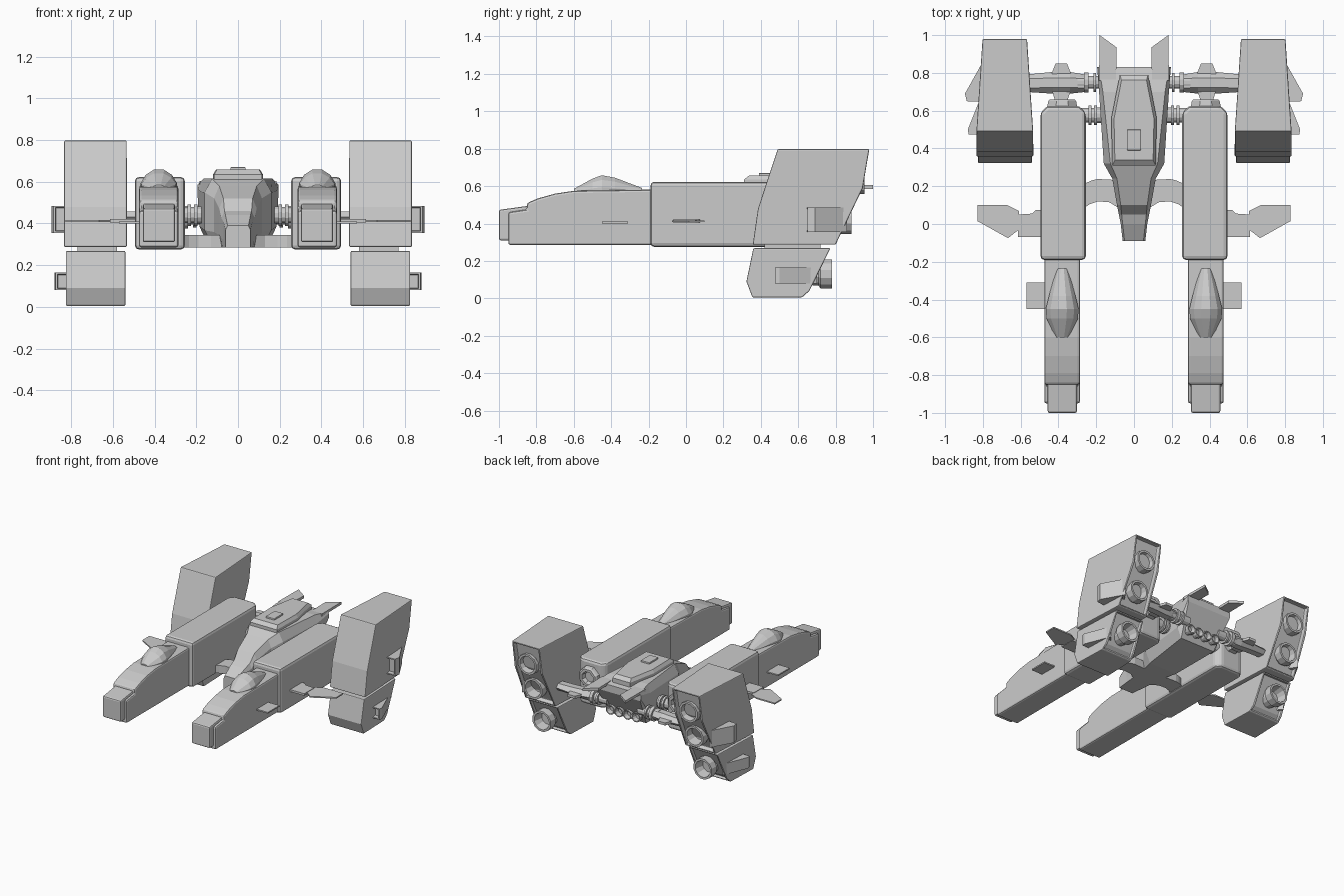
import bpy, bmesh, math
from mathutils import Vector


def finish(name, bm, mirror=True, bevel=0.0):
    bmesh.ops.recalc_face_normals(bm, faces=bm.faces)
    me = bpy.data.meshes.new(name)
    bm.to_mesh(me)
    bm.free()
    ob = bpy.data.objects.new(name, me)
    bpy.context.collection.objects.link(ob)
    if bevel:
        b = ob.modifiers.new("Bevel", 'BEVEL')
        b.width, b.segments, b.limit_method = bevel, 2, 'ANGLE'
        b.angle_limit = math.radians(35)
    if mirror:
        ob.modifiers.new("Mirror", 'MIRROR')
    return ob


def loft(name, sections, mirror=True, bevel=0.0, recess=None, shape=None):
    """Skin a list of equal-length closed sections and cap the ends.
    recess = (facing direction, rim, depth); shape = function moving each vertex."""
    bm = bmesh.new()
    rings = [[bm.verts.new(p) for p in s] for s in sections]
    n = len(rings[0])
    for a, b in zip(rings, rings[1:]):
        for i in range(n):
            bm.faces.new((a[i], a[(i + 1) % n], b[(i + 1) % n], b[i]))
    bm.faces.new(rings[0])
    bm.faces.new(rings[-1])
    if shape:
        for v in bm.verts:
            shape(v.co)
    bmesh.ops.recalc_face_normals(bm, faces=bm.faces)
    if recess:
        d, rim, depth = recess
        fs = [f for f in bm.faces if f.normal.dot(Vector(d)) > 0.75]
        bmesh.ops.inset_region(bm, faces=fs, thickness=rim)
        bmesh.ops.inset_region(bm, faces=fs, thickness=0.004, depth=-depth)
    return finish(name, bm, mirror, bevel)


def side_prism(name, pts, x0, x1, **kw):
    return loft(name, [[(x, y, z) for y, z in pts] for x in (x0, x1)], **kw)


def plan_prism(name, pts, z0, z1, **kw):
    return loft(name, [[(x, y, z) for x, y in pts] for z in (z0, z1)], **kw)


def box(name, x0, x1, y0, y1, z0, z1, **kw):
    return plan_prism(name, [(x0, y0), (x1, y0), (x1, y1), (x0, y1)], z0, z1, **kw)


def lathe(name, prof, axis, centre, n=12):
    """Turn (radius, position) pairs round the x or y axis."""
    secs = []
    for r, t in prof:
        ring = []
        for i in range(n):
            a = 2 * math.pi * (i + 0.5) / n
            u, w = r * math.cos(a), r * math.sin(a)
            ring.append((t, centre[0] + u, centre[1] + w) if axis == 'x'
                        else (centre[0] + u, t, centre[1] + w))
        secs.append(ring)
    return loft(name, secs)


def nozzle(name, x, z, r, y0, y1):
    lathe(name, [(r * 0.72, y0), (r * 0.8, y1 - r * 0.9), (r, y1 - r * 0.75), (r, y1),
                 (r * 0.8, y1), (r * 0.62, y1 - r * 0.9)], 'y', (x, z))


C = 0.38  # fuselage centre line

# Twin fuselages
plan_prism("fuselage_rear", [(0.255, -0.19), (0.495, -0.19), (0.495, 0.59), (0.46, 0.625),
                             (0.29, 0.625), (0.255, 0.59)], 0.275, 0.623, bevel=0.02)
side_prism("fuselage_front", [(-0.15, 0.285), (-0.95, 0.285), (-0.95, 0.46), (-0.85, 0.475),
                              (-0.85, 0.51), (-0.79, 0.535), (-0.7, 0.56), (-0.6, 0.575),
                              (-0.15, 0.582)], 0.286, 0.475, bevel=0.012)
side_prism("nose_tip", [(-0.84, 0.31), (-1.0, 0.31), (-1.0, 0.473), (-0.84, 0.495)],
           0.302, 0.457, bevel=0.01)
lathe("fuselage_exhaust", [(0.09, 0.6), (0.08, 0.65), (0.07, 0.66), (0.05, 0.66), (0.04, 0.63)],
      'y', (C, 0.5), 8)

# Canopies
canopy = []
for y, w, z in [(-0.6, 0.035, 0.585), (-0.5, 0.083, 0.64), (-0.45, 0.087, 0.658),
                (-0.38, 0.07, 0.645), (-0.235, 0.03, 0.59)]:
    h = z - 0.56
    canopy.append([(C + s * w, y, 0.56 + h * t) for s, t in
                   [(-1, 0), (-1, 0.35), (-0.72, 0.75), (-0.28, 1),
                    (0.28, 1), (0.72, 0.75), (1, 0.35), (1, 0)]])
loft("canopy", canopy)

# Thin fuselage wings
box("front_fin", 0.46, 0.57, -0.45, -0.31, 0.4, 0.41)
plan_prism("wing_root", [(0.48, -0.07), (0.615, -0.07), (0.615, 0.05), (0.54, 0.055),
                         (0.52, 0.075), (0.48, 0.075)], 0.405, 0.421)
plan_prism("wing_tip", [(0.61, -0.03), (0.667, -0.075), (0.828, 0.015), (0.828, 0.1),
                        (0.67, 0.1), (0.61, 0.07)], 0.407, 0.417)


# Engine pods, narrowing toward the back
def taper(co):
    if co.y > 0.48:
        co.x = 0.684 + (co.x - 0.684) * (1 - 0.22 * (co.y - 0.48) / 0.5)


side_prism("upper_pod", [(0.357, 0.287), (0.8, 0.287), (0.945, 0.59), (0.98, 0.798),
                         (0.49, 0.798), (0.385, 0.48)], 0.533, 0.835,
           bevel=0.014, shape=taper, recess=((0, 0.95, -0.3), 0.018, 0.03))
side_prism("lower_pod", [(0.36, 0.268), (0.323, 0.09), (0.355, 0.005), (0.62, 0.005),
                         (0.66, 0.04), (0.772, 0.268)], 0.54, 0.826,
           bevel=0.014, shape=taper, recess=((0, 0.9, -0.43), 0.018, 0.02))
box("pod_joint", 0.58, 0.77, 0.42, 0.72, 0.25, 0.3)
for nm, z, y0, y1 in [("top_thruster", 0.635, 0.8, 0.955), ("middle_thruster", 0.42, 0.72, 0.885),
                      ("bottom_thruster", 0.13, 0.6, 0.78)]:
    nozzle(nm, 0.688, z, 0.08, y0, y1)

# Side intakes on the pods
plan_prism("upper_intake", [(0.78, 0.645), (0.885, 0.65), (0.895, 0.69), (0.8, 0.86), (0.76, 0.8)],
           0.355, 0.485, recess=((0, -1, 0), 0.012, 0.03))
plan_prism("lower_intake", [(0.78, 0.475), (0.875, 0.475), (0.88, 0.5), (0.8, 0.7), (0.76, 0.65)],
           0.08, 0.165, recess=((0, -1, 0), 0.012, 0.03))

# Central hull
hull = []
for y, top, mid, bot, z0, z1 in [(-0.09, 0.05, 0.06, 0.06, 0.285, 0.39),
                                 (0.0, 0.06, 0.07, 0.07, 0.285, 0.44),
                                 (0.05, 0.065, 0.08, 0.075, 0.285, 0.46),
                                 (0.1, 0.07, 0.09, 0.08, 0.285, 0.52),
                                 (0.24, 0.09, 0.115, 0.1, 0.285, 0.58),
                                 (0.32, 0.125, 0.16, 0.12, 0.285, 0.615),
                                 (0.7, 0.165, 0.185, 0.15, 0.31, 0.615),
                                 (0.83, 0.185, 0.195, 0.19, 0.54, 0.595)]:
    zm, zl = z1 - 0.2 * (z1 - z0), z0 + 0.25 * (z1 - z0)
    hull.append([(-bot, y, z0), (bot, y, z0), (mid, y, zl), (mid, y, zm),
                 (top, y, z1), (-top, y, z1), (-mid, y, zm), (-mid, y, zl)])
loft("central_hull", hull, mirror=False)
plate = [(-0.115, 0.31), (0.115, 0.31), (0.12, 0.56), (0.075, 0.79), (-0.075, 0.79), (-0.12, 0.56)]
loft("hull_top_plate", [[(x * s, 0.55 + (y - 0.55) * s, z) for x, y in plate]
                        for s, z in ((1, 0.59), (1, 0.635), (0.88, 0.658))], mirror=False)
box("hull_hatch", -0.037, 0.037, 0.39, 0.5, 0.64, 0.67, mirror=False, bevel=0.004)
plan_prism("tail_fin", [(0.095, 0.76), (0.185, 0.76), (0.182, 1.0), (0.092, 0.935)], 0.585, 0.605)
for x in (0.037, 0.11):
    nozzle("hull_thruster", x, 0.37, 0.037, 0.62, 0.77)

# Low bracket with concave edges joining hull and fuselages
plan_prism("low_bracket", [(0.04, 0.23), (0.19, 0.238), (0.22, 0.232), (0.27, 0.21), (0.27, 0.08),
                           (0.235, 0.105), (0.19, 0.12), (0.13, 0.115), (0.09, 0.09), (0.04, 0.06)],
           0.285, 0.345)

# Ribbed joints between hull and fuselages
lathe("fuselage_joint", [(0.042, 0.15), (0.042, 0.195), (0.054, 0.195), (0.054, 0.212),
                         (0.04, 0.212), (0.04, 0.225), (0.054, 0.225), (0.054, 0.242),
                         (0.04, 0.242), (0.04, 0.28)], 'x', (0.575, 0.44))

# Pod struts
lathe("strut_joint", [(0.035, 0.13), (0.035, 0.2), (0.052, 0.2), (0.052, 0.215), (0.035, 0.215),
                      (0.035, 0.24), (0.055, 0.24), (0.055, 0.265), (0.04, 0.265), (0.04, 0.3)],
      'x', (0.75, 0.43))
strut = []
for x, y0, y1, h in [(0.25, 0.7, 0.79, 0.035), (0.34, 0.69, 0.805, 0.035), (0.43, 0.69, 0.805, 0.03),
                     (0.58, 0.7, 0.79, 0.025)]:
    m = (y0 + y1) / 2
    strut.append([(x, y0, 0.43), (x, m - 0.025, 0.43 + h), (x, m + 0.025, 0.43 + h),
                  (x, y1, 0.43), (x, m + 0.025, 0.43 - h), (x, m - 0.025, 0.43 - h)])
loft("pod_strut", strut)
plan_prism("strut_cross_fin", [(0.35, 0.66), (0.42, 0.66), (0.435, 0.71), (0.435, 0.8), (0.415, 0.85),
                               (0.355, 0.85), (0.335, 0.8), (0.335, 0.71)], 0.42, 0.44)
